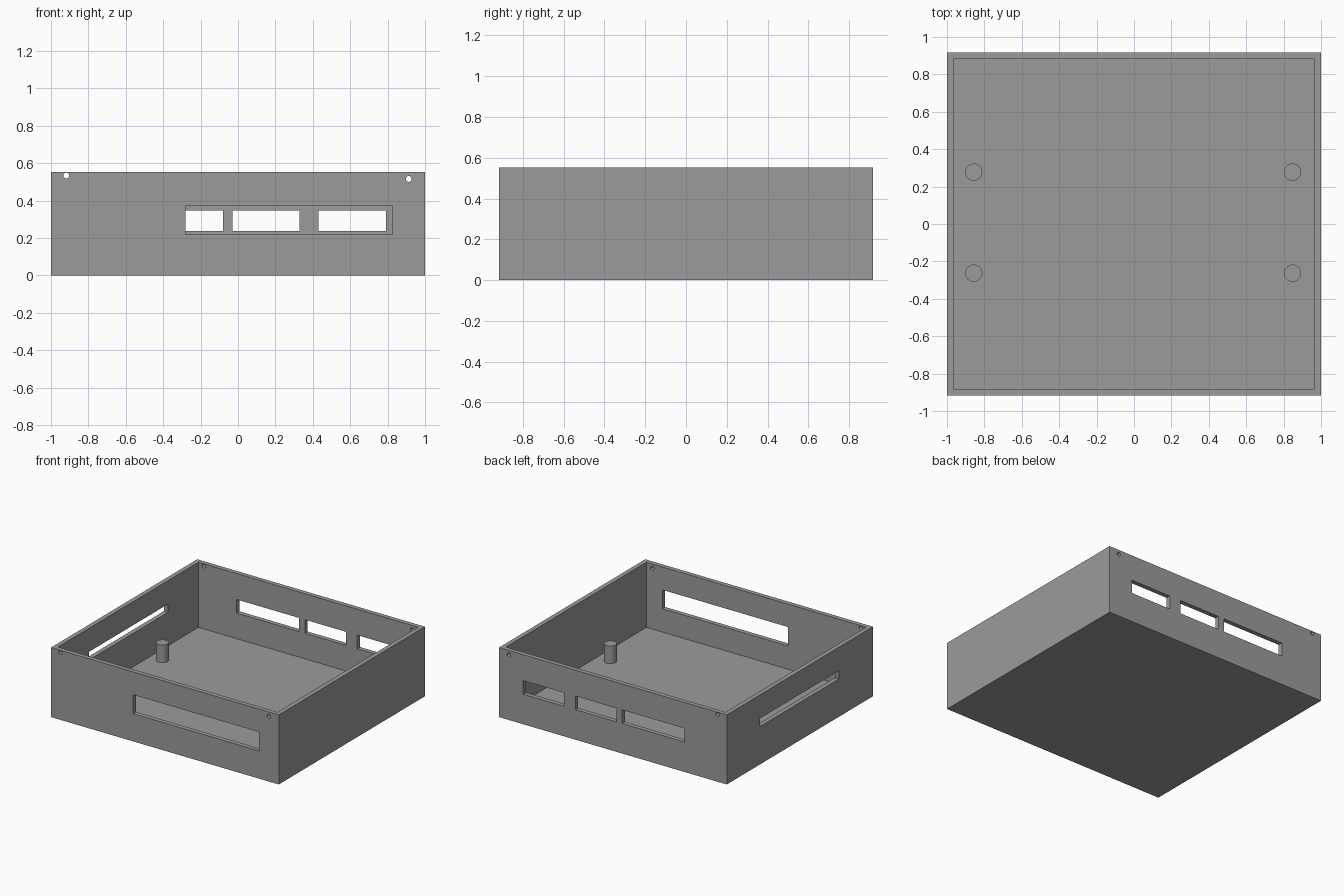
import bpy

if "Cube" in bpy.data.objects:
    bpy.data.objects.remove(bpy.data.objects["Cube"])

HX, HY, H = 1.0, 0.917, 0.552    # outer half sizes and height
WALL, FLOOR = 0.036, 0.035

grey = bpy.data.materials.new("plain grey")
grey.diffuse_color = (0.33, 0.33, 0.33, 1)
grey.use_nodes = True
grey.node_tree.nodes["Principled BSDF"].inputs["Base Color"].default_value = grey.diffuse_color


def box(name, x0, x1, y0, y1, z0, z1):
    bpy.ops.mesh.primitive_cube_add(
        size=1, location=((x0 + x1) / 2, (y0 + y1) / 2, (z0 + z1) / 2))
    ob = bpy.context.object
    ob.name = name
    ob.scale = (x1 - x0, y1 - y0, z1 - z0)
    bpy.ops.object.transform_apply(location=False, rotation=False, scale=True)
    ob.data.materials.append(grey)
    return ob


def cylinder(name, radius, depth, location, rotation=(0, 0, 0), sides=32):
    bpy.ops.mesh.primitive_cylinder_add(
        vertices=sides, radius=radius, depth=depth,
        location=location, rotation=rotation)
    ob = bpy.context.object
    ob.name = name
    ob.data.materials.append(grey)
    return ob


def cut(target, cutter):
    mod = target.modifiers.new("cut", 'BOOLEAN')
    mod.operation = 'DIFFERENCE'
    mod.solver = 'EXACT'
    mod.object = cutter
    bpy.context.view_layer.objects.active = target
    bpy.ops.object.modifier_apply(modifier=mod.name)
    bpy.data.objects.remove(cutter)


# Open tray: solid block with the inside hollowed out
tray = box("tray", -HX, HX, -HY, HY, 0, H)
cut(tray, box("cavity", -HX + WALL, HX - WALL, -HY + WALL, HY - WALL, FLOOR, H + 0.2))

# Long window in the front wall
cut(tray, box("front_window", -0.28, 0.825, -HY - 0.1, -HY + 0.1, 0.22, 0.37))

# Three port openings in the back wall
for x0, x1 in ((-0.63, -0.08), (-0.03, 0.33), (0.43, 0.79)):
    cut(tray, box("back_port", x0, x1, HY - 0.1, HY + 0.1, 0.238, 0.346))

# Thin slot in the left wall
cut(tray, box("left_slot", -HX - 0.1, -HX + 0.1, -0.49, 0.50, 0.30, 0.365))

# Screw holes through the front and back walls
for x, z in ((-0.918, 0.534), (0.913, 0.516)):
    for side in (-1, 1):
        cut(tray, cylinder("screw_hole", 0.0155, 0.2, (x, side * HY, z),
                           (1.5707963, 0, 0), 24))

# Support pegs standing on the floor
PEG_TOP = 0.175
for x in (-0.857, 0.848):
    for y in (-0.263, 0.277):
        peg = cylinder("support_peg", 0.046, PEG_TOP - FLOOR + 0.01,
                       (x, y, (PEG_TOP + FLOOR - 0.01) / 2))
        bpy.ops.object.shade_smooth_by_angle()
